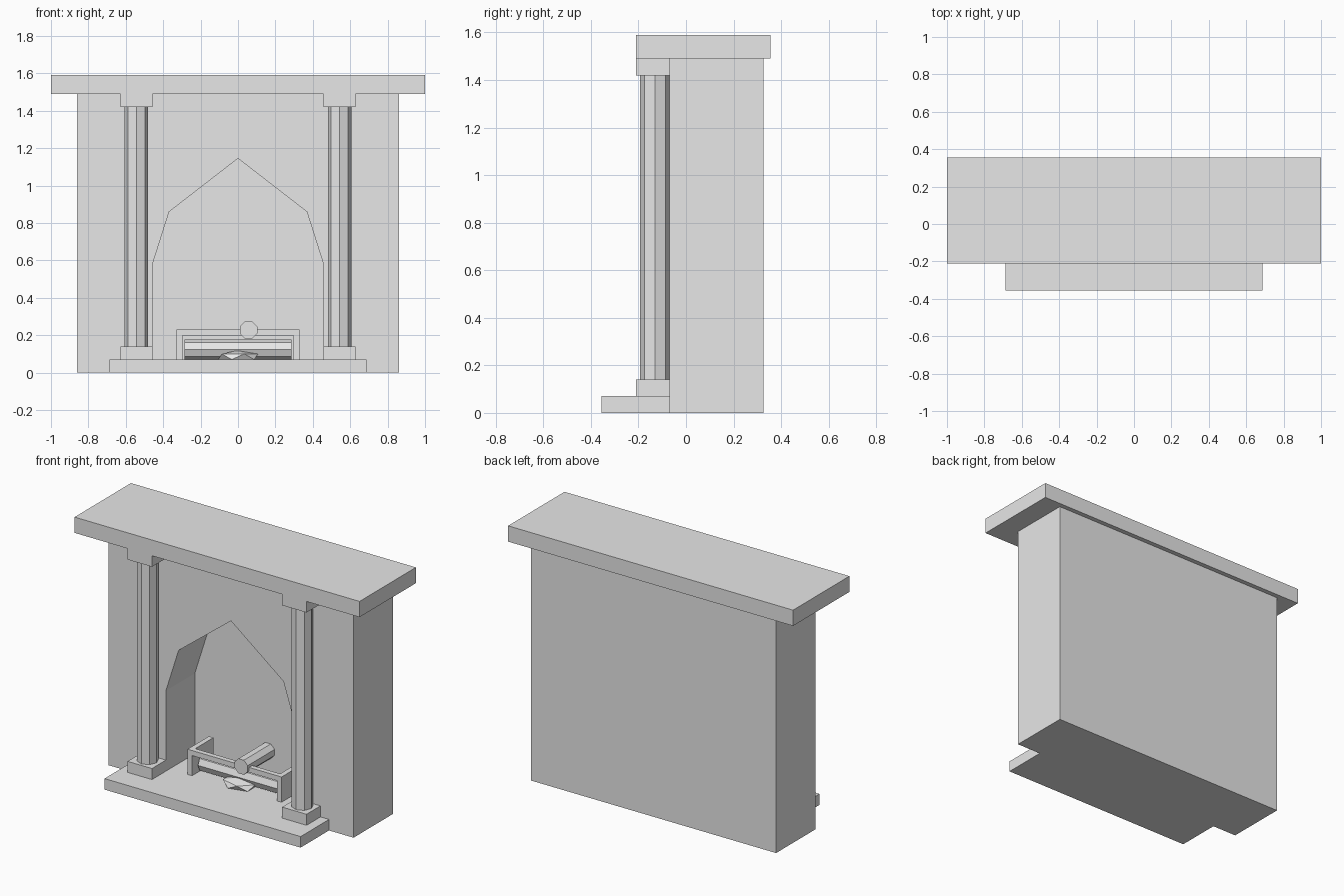
import bpy, bmesh
from math import pi
from mathutils import Matrix, Vector

if "Cube" in bpy.data.objects:
    bpy.data.objects.remove(bpy.data.objects["Cube"])

stone = bpy.data.materials.new("light grey")
stone.use_nodes = True
stone.diffuse_color = (0.8, 0.8, 0.8, 1)
stone.node_tree.nodes["Principled BSDF"].inputs["Base Color"].default_value = (0.8, 0.8, 0.8, 1)


def finish(name, bm):
    bmesh.ops.recalc_face_normals(bm, faces=bm.faces)
    mesh = bpy.data.meshes.new(name)
    bm.to_mesh(mesh)
    bm.free()
    mesh.materials.append(stone)
    obj = bpy.data.objects.new(name, mesh)
    bpy.context.collection.objects.link(obj)
    return obj


def box(name, x, y, z):
    """Box from (min, max) pairs."""
    bm = bmesh.new()
    bmesh.ops.create_cube(bm, size=1)
    for v in bm.verts:
        v.co = [(lo + hi) / 2 + c * (hi - lo) for c, (lo, hi) in zip(v.co, (x, y, z))]
    return finish(name, bm)


def prism(name, profile, y0, y1):
    """Extrude an (x, z) outline from y0 to y1."""
    bm = bmesh.new()
    face = bm.faces.new([bm.verts.new((x, y0, z)) for x, z in profile])
    new = bmesh.ops.extrude_face_region(bm, geom=[face])["geom"]
    bmesh.ops.translate(bm, vec=(0, y1 - y0, 0),
                        verts=[g for g in new if isinstance(g, bmesh.types.BMVert)])
    return finish(name, bm)


def octagon_rod(name, start, end, radius, spin=0):
    """Eight-sided rod between two points."""
    start, end = Vector(start), Vector(end)
    axis = end - start
    bm = bmesh.new()
    matrix = (Matrix.Translation((start + end) / 2)
              @ Vector((0, 0, 1)).rotation_difference(axis).to_matrix().to_4x4()
              @ Matrix.Rotation(spin, 4, 'Z'))
    bmesh.ops.create_cone(bm, cap_ends=True, segments=8, radius1=radius,
                          radius2=radius, depth=axis.length, matrix=matrix)
    return finish(name, bm)


def mirrored(points):
    """Complete a right-hand outline with its left-hand mirror."""
    return points + [(-x, z) for x, z in reversed(points) if x > 0]


# Chimney breast with a pointed firebox recess
breast = box("chimney_breast", (-0.86, 0.86), (-0.07, 0.325), (0, 1.49))
arch = mirrored([(0, 1.145), (0.368, 0.86), (0.457, 0.58), (0.457, 0.07)][::-1])
cutter = prism("firebox_cutter", arch, -0.2, 0.22)
cutter.hide_render = True
cut = breast.modifiers.new("firebox", 'BOOLEAN')
cut.operation = 'DIFFERENCE'
cut.solver = 'EXACT'
cut.object = cutter
bpy.context.view_layer.objects.active = breast
bpy.ops.object.modifier_apply(modifier=cut.name)
bpy.data.objects.remove(cutter)

# Mantel shelf and hearth slab
box("mantel_shelf", (-1, 1), (-0.21, 0.355), (1.49, 1.59))
box("hearth", (-0.688, 0.688), (-0.355, -0.07), (0, 0.07))

# Columns with square blocks at both ends
for side, s in (("left", 1), ("right", -1)):
    block_x = sorted((s * 0.457, s * 0.628))
    box(side + "_column_base", block_x, (-0.21, -0.07), (0.07, 0.14))
    box(side + "_column_capital", block_x, (-0.21, -0.07), (1.42, 1.49))
    octagon_rod(side + "_column", (s * 0.543, -0.13, 0.14), (s * 0.543, -0.13, 1.42), 0.063)

    # Grate side
    box(side + "_grate_side", sorted((s * 0.298, s * 0.33)), (-0.035, 0.18), (0.07, 0.23))

# Grate front rail
box("grate_rail", (-0.298, 0.298), (-0.035, -0.003), (0.198, 0.23))

# Logs
octagon_rod("lower_log", (-0.286, 0.06, 0.123), (0.286, 0.06, 0.123), 0.053)
octagon_rod("upper_log", (0.057, -0.05, 0.228), (0.057, 0.22, 0.228), 0.05, pi / 8)

# Ember heap
bm = bmesh.new()
bmesh.ops.create_icosphere(bm, subdivisions=1, radius=1,
                           matrix=Matrix.Translation((0, 0.02, 0.085))
                           @ Matrix.Diagonal((0.12, 0.09, 0.034, 1)))
finish("ember_heap", bm)
